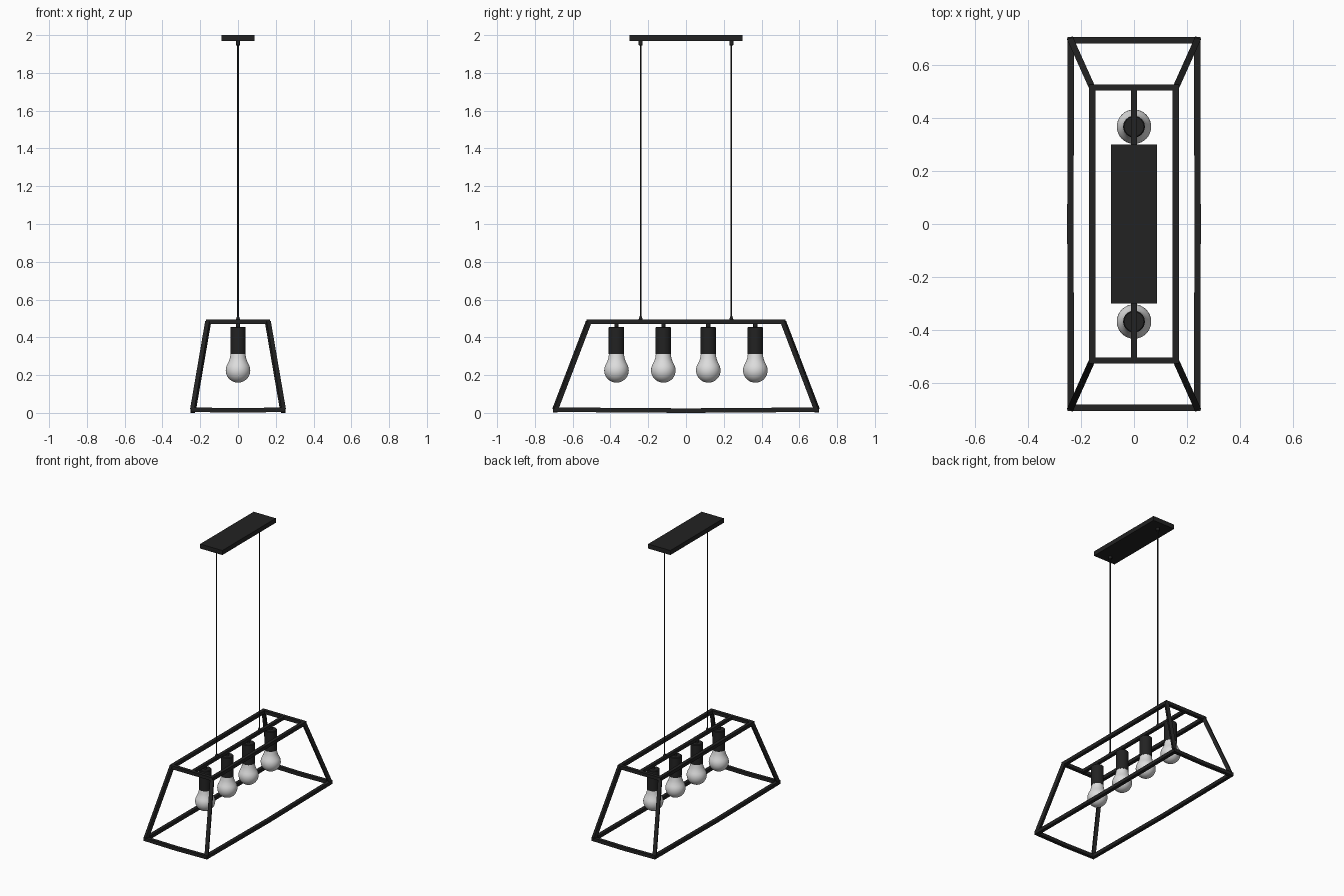
import bpy, bmesh, math
from mathutils import Vector

if "Cube" in bpy.data.objects:
    bpy.data.objects.remove(bpy.data.objects["Cube"])


def material(name, rgb):
    m = bpy.data.materials.new(name)
    m.diffuse_color = (*rgb, 1)
    m.use_nodes = True
    m.node_tree.nodes["Principled BSDF"].inputs["Base Color"].default_value = m.diffuse_color
    return m


BLACK = material("matt_black", (0.016, 0.016, 0.016))
GLASS = material("pale_bulb", (0.72, 0.72, 0.72))


def finish(name, bm, mat, smooth=False):
    bmesh.ops.recalc_face_normals(bm, faces=bm.faces)
    me = bpy.data.meshes.new(name)
    bm.to_mesh(me)
    bm.free()
    me.materials.append(mat)
    ob = bpy.data.objects.new(name, me)
    bpy.context.collection.objects.link(ob)
    if smooth:
        bpy.ops.object.select_all(action='DESELECT')
        ob.select_set(True)
        bpy.context.view_layer.objects.active = ob
        bpy.ops.object.shade_smooth_by_angle(angle=math.radians(40))
    return ob


def bar(name, points, t=0.024):
    """Square bar swept through the points."""
    bm = bmesh.new()
    d = (Vector(points[-1]) - Vector(points[0])).normalized()
    side = d.cross(Vector((0, 0, 1))).normalized()
    up = side.cross(d)
    rings = [[bm.verts.new(Vector(p) + (side * a + up * b) * t / 2)
              for a, b in ((-1, -1), (1, -1), (1, 1), (-1, 1))] for p in points]
    for r, s in zip(rings, rings[1:]):
        for i in range(4):
            bm.faces.new((r[i], r[(i + 1) % 4], s[(i + 1) % 4], s[i]))
    bm.faces.new(rings[0])
    bm.faces.new(rings[-1])
    return finish(name, bm, BLACK)


def lathe(name, profile, y, mat, n=32):
    """Turn an (r, z) profile about the vertical through (0, y)."""
    bm = bmesh.new()
    vs = [bm.verts.new((r, y, z)) for r, z in profile]
    es = [bm.edges.new(p) for p in zip(vs, vs[1:])]
    bmesh.ops.spin(bm, geom=vs + es, cent=(0, y, 0), axis=(0, 0, 1),
                   angle=math.tau, steps=n, use_duplicate=False)
    bmesh.ops.remove_doubles(bm, verts=bm.verts, dist=1e-5)
    return finish(name, bm, mat, True)


# Tapered cage: bottom and top rectangles, corner legs
BX, BY, BZ = 0.238, 0.693, 0.017
TX, TY, TZ = 0.158, 0.515, 0.483
E = 0.012
for s, side in ((-1, "left"), (1, "right")):
    bar("bottom_rail_" + side, [(s * BX, -BY - E, BZ), (s * (BX + 0.002), 0, 0.012), (s * BX, BY + E, BZ)])
    bar("top_rail_" + side, [(s * TX, -TY - E, TZ), (s * TX, TY + E, TZ)])
for s, end in ((-1, "front"), (1, "back")):
    bar("bottom_rail_" + end, [(-BX - E, s * BY, BZ), (0, s * BY, 0.013), (BX + E, s * BY, BZ)])
    bar("top_rail_" + end, [(-TX - E, s * TY, TZ), (TX + E, s * TY, TZ)])
    for q, side in ((-1, "left"), (1, "right")):
        bar(f"corner_leg_{end}_{side}", [(q * BX, s * BY, BZ), (q * TX, s * TY, TZ)])

# Centre rail carrying the lamps
bar("centre_rail", [(0, -TY, TZ), (0, TY, TZ)], 0.022)

# Lamp holders and bulbs
R, CZ = 0.065, 0.225
globe = [(R * math.sin(math.radians(a)), CZ - R * math.cos(math.radians(a)))
         for a in range(0, 121, 10)]
globe[0] = (0, CZ - R)
for i, y in enumerate((-0.368, -0.12, 0.118, 0.367)):
    lathe(f"lamp_holder_{i + 1}",
          [(0, 0.485), (0.011, 0.485), (0.011, 0.455), (0.037, 0.455), (0.041, 0.451),
           (0.041, 0.312), (0, 0.312)], y, BLACK)
    lathe(f"bulb_{i + 1}", globe + [(0.049, 0.272), (0.043, 0.29), (0.039, 0.315), (0, 0.315)], y, GLASS)

# Ceiling plate
bm = bmesh.new()
bmesh.ops.create_cube(bm, size=1)
for v in bm.verts:
    v.co = (v.co.x * 0.174, v.co.y * 0.6, 1.984 + v.co.z * 0.032)
finish("ceiling_plate", bm, BLACK)

# Hanging cables with grips at both ends
for s, end in ((-1, "front"), (1, "back")):
    lathe("cable_" + end,
          [(0, 1.97), (0.011, 1.97), (0.011, 1.947), (0.004, 1.944), (0.004, 0.515),
           (0.012, 0.493), (0.012, 0.485), (0, 0.485)], s * 0.24, BLACK, 16)
